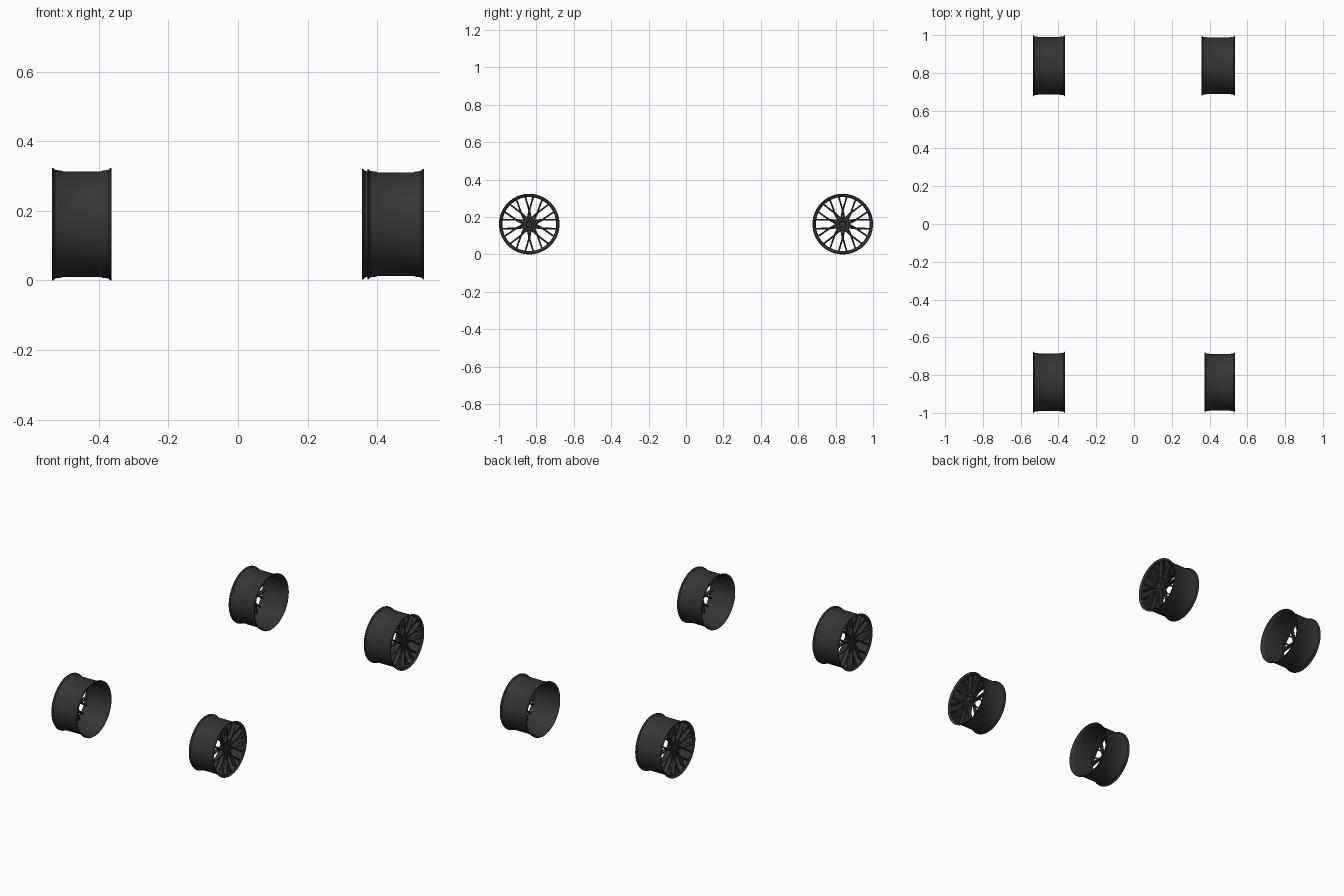
import bpy, bmesh
from math import sin, cos, pi, radians

if "Cube" in bpy.data.objects:
    bpy.data.objects.remove(bpy.data.objects["Cube"])

dark = bpy.data.materials.new("dark_metal")
dark.diffuse_color = (0.035, 0.035, 0.035, 1)
dark.use_nodes = True
dark.node_tree.nodes["Principled BSDF"].inputs["Base Color"].default_value = dark.diffuse_color


def finish(bm, name, centre, side, scale):
    # local x is the depth behind the outer face, mirrored per side
    for v in bm.verts:
        d, y, z = v.co
        v.co = (centre[0] - side * d, centre[1] + y * scale, centre[2] + z * scale)
    bmesh.ops.recalc_face_normals(bm, faces=bm.faces)
    me = bpy.data.meshes.new(name)
    bm.to_mesh(me)
    bm.free()
    me.materials.append(dark)
    ob = bpy.data.objects.new(name, me)
    bpy.context.collection.objects.link(ob)
    bpy.ops.object.select_all(action='DESELECT')
    ob.select_set(True)
    bpy.context.view_layer.objects.active = ob
    bpy.ops.object.shade_smooth_by_angle(angle=radians(30))
    return ob


def lathe(bm, profile, n, origin=(0, 0), closed=True):
    # revolve (depth, radius) points around the axle
    rings = [[bm.verts.new((d, origin[0] + r * cos(2 * pi * i / n),
                            origin[1] + r * sin(2 * pi * i / n)))
              for i in range(n)] for d, r in profile]
    pairs = list(zip(rings, rings[1:]))
    if closed:
        pairs.append((rings[-1], rings[0]))
    else:
        bm.faces.new(rings[0])
        bm.faces.new(rings[-1])
    for a, b in pairs:
        for i in range(n):
            j = (i + 1) % n
            bm.faces.new((a[i], a[j], b[j], b[i]))


def dish(r):
    # face depth: lowest at the hub, rising to the lip
    return 0.005 + 0.016 * (1 - min(r / 0.15, 1) ** 1.5)


def bar(bm, p, q, w0, w1, steps=4):
    # bevelled spoke between polar points (radius, degrees)
    a, b = [(r * cos(radians(t)), r * sin(radians(t))) for r, t in (p, q)]
    dx, dy = b[0] - a[0], b[1] - a[1]
    length = (dx * dx + dy * dy) ** 0.5
    nx, ny = -dy / length, dx / length
    rings = []
    for k in range(steps + 1):
        t = k / steps
        y, z = a[0] + dx * t, a[1] + dy * t
        w = (w0 + (w1 - w0) * t) / 2
        f = dish((y * y + z * z) ** 0.5)
        sec = ((f, -w * .55), (f, w * .55), (f + .004, w), (f + .022, w * .8),
               (f + .022, -w * .8), (f + .004, -w))
        rings.append([bm.verts.new((d, y + nx * s, z + ny * s)) for d, s in sec])
    bm.faces.new(rings[0])
    bm.faces.new(rings[-1])
    for u, v in zip(rings, rings[1:]):
        for i in range(6):
            j = (i + 1) % 6
            bm.faces.new((u[i], u[j], v[j], v[i]))


def wheel(name, side, y, width, scale):
    c = (side * 0.535, y, 0.162)
    # barrel with flared lips
    bm = bmesh.new()
    w = width
    lathe(bm, [(0, .162), (.003, .162), (.009, .156), (.026, .154), (.03, .152),
               (w - .03, .152), (w - .026, .154), (w - .009, .156), (w - .003, .162),
               (w, .162), (w, .159), (w - .008, .152), (w - .028, .148),
               (.03, .147), (.008, .149), (.002, .156)], 72)
    finish(bm, name + "_barrel", c, side, scale)
    # crossed mesh spokes: diamonds near the hub, forks at the rim
    bm = bmesh.new()
    for k in range(10):
        a = 36 * k + 18
        node = (0.078, a)
        for s in (-1, 1):
            bar(bm, (0.028, a + 18 * s), node, .011, .009)
            bar(bm, (0.074, a), (0.150, a + 8.5 * s), .009, .008)
    finish(bm, name + "_spokes", c, side, scale)
    # hub with centre cap
    bm = bmesh.new()
    lathe(bm, [(.016, .015), (.014, .017), (.014, .019), (.019, .020), (.019, .034),
               (.023, .037), (.046, .037), (.046, .015)], 40, closed=False)
    finish(bm, name + "_hub", c, side, scale)
    # lug bolts
    bm = bmesh.new()
    for k in range(5):
        t = radians(72 * k + 90)
        lathe(bm, [(.015, .0028), (.016, .004), (.022, .004)], 6,
              (.027 * cos(t), .027 * sin(t)), closed=False)
    finish(bm, name + "_lug_bolts", c, side, scale)


wheel("front_left_wheel", -1, -0.838, 0.171, 1.0)
wheel("rear_left_wheel", -1, 0.838, 0.171, 1.0)
wheel("front_right_wheel", 1, -0.838, 0.163, 0.98)
wheel("rear_right_wheel", 1, 0.838, 0.178, 0.98)
